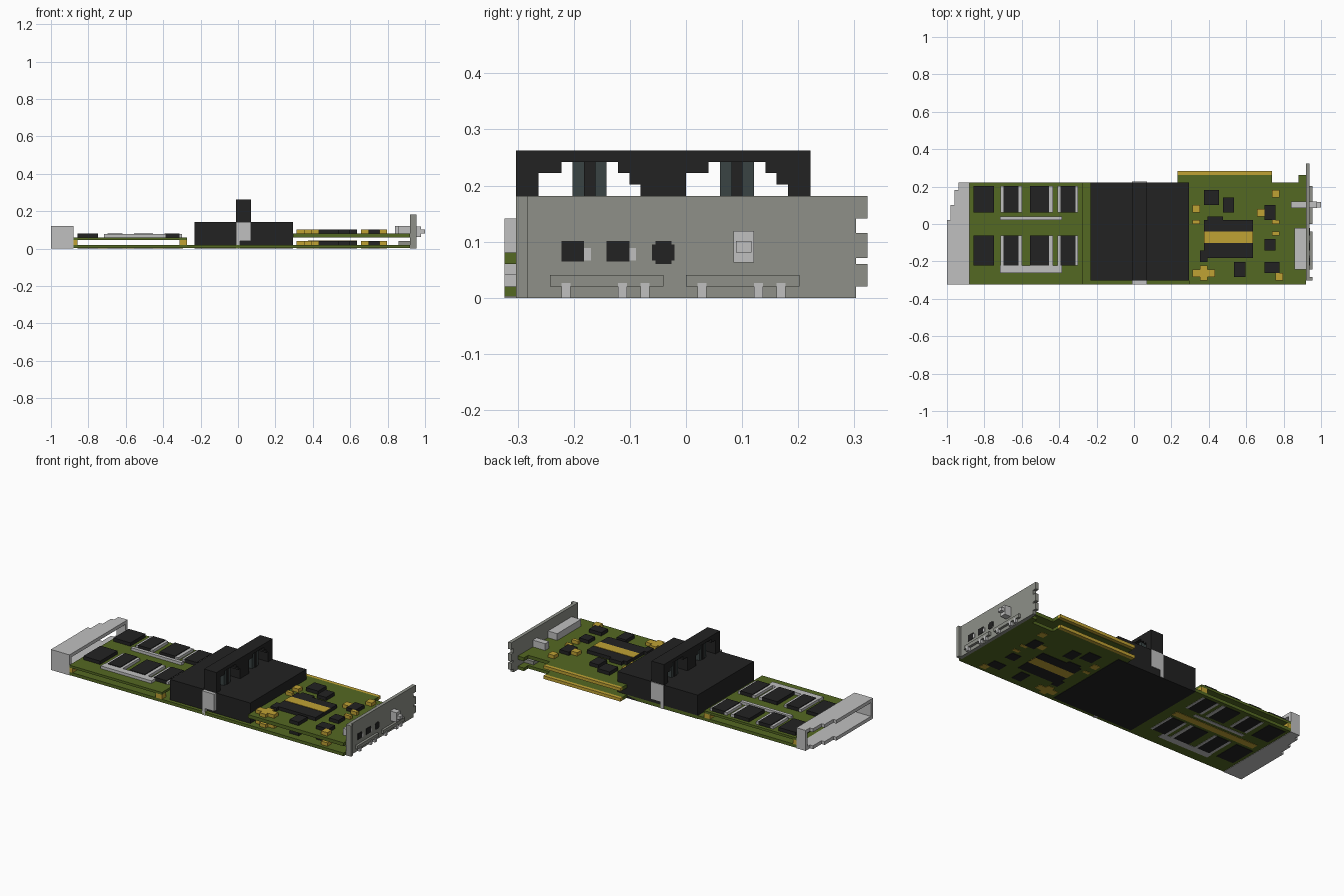
import bpy
import bmesh
from mathutils import Vector

cube = bpy.data.objects.get("Cube")
if cube:
    bpy.data.objects.remove(cube, do_unlink=True)

UNIT = 0.0202  # everything sits on a coarse block grid


def srgb(c):
    c /= 255
    return c / 12.92 if c <= 0.04045 else ((c + 0.055) / 1.055) ** 2.4


def material(name, *rgb):
    mat = bpy.data.materials.new(name)
    colour = [srgb(c) for c in rgb] + [1]
    mat.use_nodes = True
    mat.diffuse_color = colour
    shader = mat.node_tree.nodes["Principled BSDF"]
    shader.inputs["Base Color"].default_value = colour
    shader.inputs["Roughness"].default_value = 0.8
    return mat


green = material("board green", 84, 104, 34)
gold = material("contact gold", 192, 162, 52)
black = material("plastic black", 34, 34, 34)
steel = material("bracket steel", 142, 144, 136)
silver = material("light silver", 192, 192, 192)
slate = material("fan slate", 58, 68, 68)


def grid_point(x, y, z):
    return Vector((x * UNIT - 1, y * UNIT, z * UNIT))


def add_prism(bm, points, low, high, axis):
    """Extrude an outline: (x, y) along z, or (y, z) along x."""
    def place(point, depth):
        a, b = point
        return grid_point(a, b, depth) if axis == "z" else grid_point(depth, a, b)
    bottom = [bm.verts.new(place(p, low)) for p in points]
    top = [bm.verts.new(place(p, high)) for p in points]
    bm.faces.new(bottom)
    bm.faces.new(top)
    for i in range(len(points)):
        j = (i + 1) % len(points)
        bm.faces.new((bottom[i], bottom[j], top[j], top[i]))


def finish(name, bm, mat):
    bmesh.ops.recalc_face_normals(bm, faces=bm.faces)
    mesh = bpy.data.meshes.new(name)
    bm.to_mesh(mesh)
    bm.free()
    mesh.materials.append(mat)
    obj = bpy.data.objects.new(name, mesh)
    bpy.context.collection.objects.link(obj)
    return obj


def prism(name, points, low, high, mat, axis="z"):
    bm = bmesh.new()
    add_prism(bm, points, low, high, axis)
    return finish(name, bm, mat)


def blocks(name, rects, low, high, mat, axis="z"):
    """Several boxes in one object, each rect being (a0, a1, b0, b1)."""
    bm = bmesh.new()
    for a0, a1, b0, b1 in rects:
        outline = [(a0, b0), (a1, b0), (a1, b1), (a0, b1)]
        add_prism(bm, outline, low, high, axis)
    return finish(name, bm, mat)


SKIN = 0.1  # thin plate depth in grid units

# Circuit boards with edge tongue and corner tab
back_edge = [(95, -16), (95, 13), (93, 13), (93, 11), (86, 11), (86, 13), (61, 13), (61, 11)]
prism("lower_board", back_edge + [(6, 11), (6, -16)], SKIN, 1, green)
prism("upper_board", back_edge + [(64, 11), (64, -16)], 3, 4, green)
blocks("memory_board", [(6, 36, -16, 11)], 2.3, 3, green)
for name, z in (("lower", 0), ("upper", 3)):
    blocks(name + "_edge_contacts", [(61, 86, 13, 14)], z + SKIN, z + 1, gold)
blocks("memory_board_posts", [(x, x + w, y, y + 2) for x, w in ((6, 1), (34, 2))
                              for y in (-16, 9)], 1, 2.3, gold)

# Processor area, repeated on both boards and under the lower one
chips = [(68, 81, -9, 1), (69, 73, 1, 2), (67, 69, -10, -7), (68, 72, 5, 9), (73, 76, 3, 7),
         (84, 87, 1, 5), (84, 87, -7, -4), (76, 79, -14, -10), (84, 88, -13, -10)]
capacitors = [(65, 67, 3, 5), (65, 67, 0, 1), (86, 88, 7, 9), (82, 84, 2, 4), (86, 88, 0, 1),
              (86, 88, -3, -2), (87, 89, -15, -13), (65, 71, -14, -12), (67, 69, -15, -11)]
processor_band = [(68, 81, -5, -2)]
for name, low, high in (("lower", 1, 2), ("upper", 4, 5), ("underside", 0, SKIN)):
    blocks(name + "_chips", chips, low, high, black)
    blocks(name + "_capacitors", capacitors, low, high, gold)
    if name == "underside":
        blocks(name + "_processor_band", processor_band, -0.02, SKIN, gold)
    else:
        blocks(name + "_processor_band", processor_band, high, high + SKIN, gold)

# Memory chips in two rows with silver leads, repeated underneath
rows = [(3, 10), (-11, -3)]
chip_spans = [(7, 12.5), (15, 19), (22, 27), (30, 34)]
lead_spans = [(14.2, 15), (19, 19.8), (27, 28), (29.2, 30), (34, 34.7)]
for name, low, high in (("memory", 3, 4), ("underside_memory", 0, SKIN)):
    lead_top = low + (high - low) * 0.8
    blocks(name + "_chips", [s + r for r in rows for s in chip_spans], low, high, black)
    blocks(name + "_leads", [s + r for r in rows for s in lead_spans], low, lead_top, silver)
    blocks(name + "_strips", [(14, 30.5, 1, 2), (14, 30.5, -13, -11)], low, lead_top, silver)
blocks("underside_trace", [(8, 35, -2, 0)], 0, SKIN, gold)

# Cooler block with a carrying bridge on top
blocks("cooler_block", [(38, 64, -15, 11)], 0, 7, black)
arch = [(0, 7), (0, 11), (2, 11), (2, 12), (7, 12), (7, 11), (8, 11), (8, 10), (9, 10), (9, 7)]
bridge = [(-15, 13), (-15, 7)]
for start in (-13, 0):
    bridge += [(start + y, z) for y, z in arch]
bridge += [(11, 7), (11, 13)]
prism("cooler_bridge", bridge, 49, 53, black, "x")
for i, y in enumerate((-10, 3)):
    side = "front" if i == 0 else "back"
    blocks(side + "_fan_post", [(y, y + 3, 7, 12)], 50, 52, slate, "x")
    blocks(side + "_fan_core", [(y + 1, y + 2, 7, 12)], 49.8, 52.2, black, "x")

# Silver clips on the front and back of the cooler
for side, y0, y1 in (("front", -16, -15), ("back", 11, 11.2)):
    blocks(side + "_clip", [(49, 53, y0, y1)], 2, 7, silver)
    blocks(side + "_clip_foot", [(49, 50, y0, y1)], 0, 2, silver)

# Hollow stepped handle
grip = [(6, -16), (6, 11), (3, 11), (3, 9), (2, 9), (2, 5), (1, 5), (1, 1), (0, 1), (0, -16)]
for name, low in (("bottom", 0), ("top", 5)):
    prism("handle_" + name, grip, low, low + 1, silver)
blocks("handle_ends", [(0, 6, -16, -15), (3, 6, 10, 11)], 1, 5, silver)

# Mounting bracket with notched tabs and a front lip
panel = [(-15, 0), (15, 0)]
for low, high in ((1, 3), (3.5, 5.7), (7, 9)):
    panel += [(15, low), (16, low), (16, high), (15, high)]
panel = panel[:-1] + [(-15, 9)]
prism("bracket_panel", panel, 95, 96, steel, "x")
blocks("bracket_lip", [(-15, -14, 0, 9)], 96, 96.7, steel, "x")

# Sockets through the bracket
blocks("socket_shells", [(-12, -2, 1, 2), (0, 10, 1, 2)], 92, 96.7, steel, "x")
blocks("inner_connector", [(-12, -1, 4, 6)], 92, 95, silver, "x")
blocks("jack_holes", [(-11, -9, 3.2, 5), (-7, -5, 3.2, 5), (-3, -1, 3.3, 4.7),
                      (-2.7, -1.3, 3, 5)], 96, 96 + SKIN, black, "x")
blocks("jack_pins", [(y, y + 0.6, 3.3, 4.4) for y in (-9, -5)], 96, 96 + SKIN, silver, "x")
blocks("socket_pins", [(y, y + 0.8, 0, 1.3) for y in (-11, -6, -4, 1, 6, 8)],
       96, 96.8, silver, "x")

# Antenna jack
blocks("antenna_body", [(4.2, 6, 4, 6)], 91, 96, silver, "x")
blocks("antenna_collar", [(4.2, 6, 3.1, 5.9)], 96, 98, silver, "x")
blocks("antenna_tip", [(4.4, 5.8, 4, 5)], 98, 99, silver, "x")
